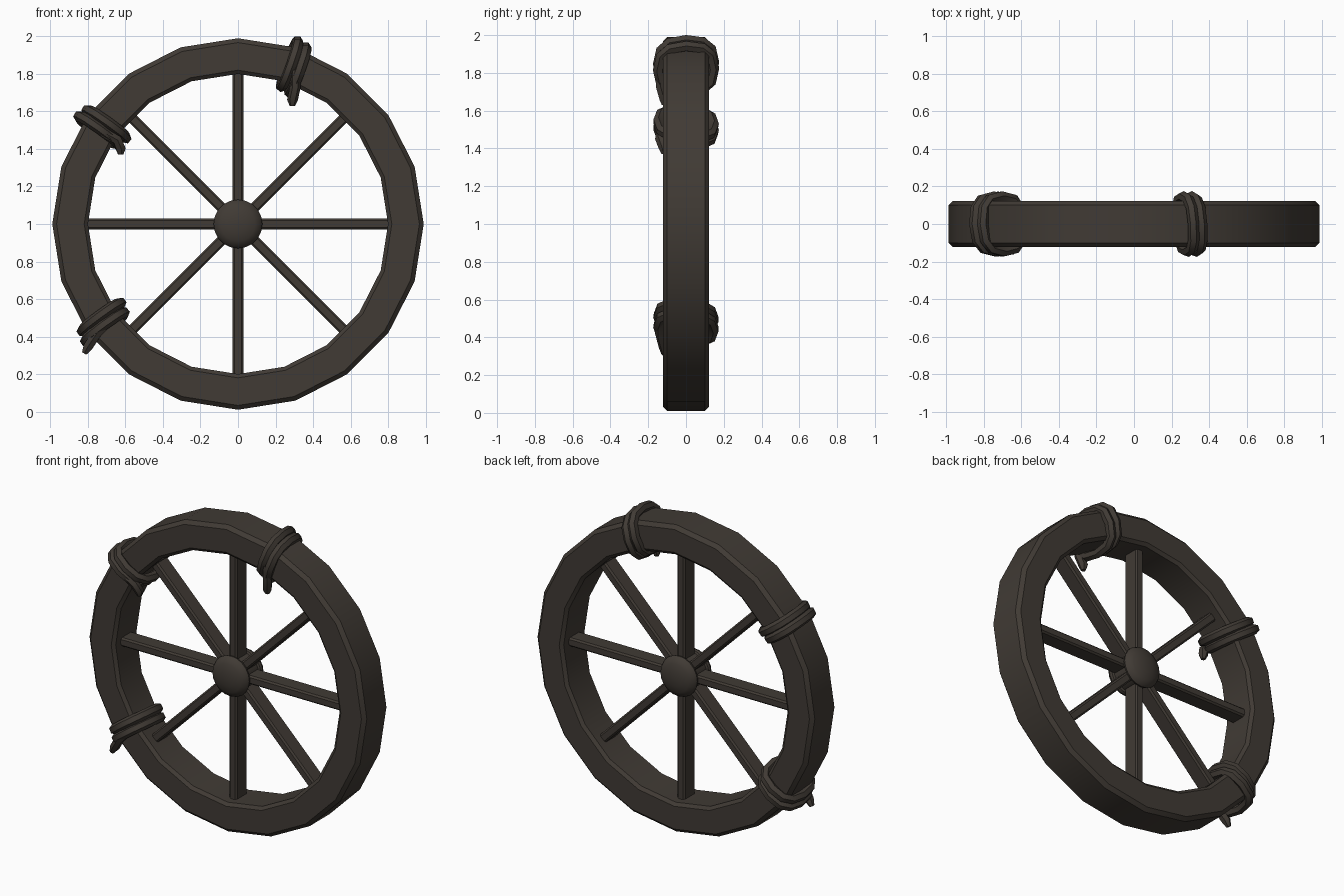
import bpy, bmesh, math
from mathutils import Vector, Matrix

if "Cube" in bpy.data.objects:
    bpy.data.objects.remove(bpy.data.objects["Cube"])

wood = bpy.data.materials.new("dark_weathered_wood")
wood.diffuse_color = (0.052, 0.043, 0.035, 1)
wood.use_nodes = True
wood.node_tree.nodes["Principled BSDF"].inputs["Base Color"].default_value = wood.diffuse_color
C = Vector((0, 0, 1))  # wheel centre


def finish(obj, angle=35):
    obj.data.materials.clear()
    obj.data.materials.append(wood)
    bpy.ops.object.select_all(action='DESELECT')
    obj.select_set(True)
    bpy.context.view_layer.objects.active = obj
    bpy.ops.object.shade_smooth_by_angle(angle=math.radians(angle))


def add_mesh(name, bm):
    bmesh.ops.recalc_face_normals(bm, faces=bm.faces)
    me = bpy.data.meshes.new(name)
    bm.to_mesh(me)
    bm.free()
    obj = bpy.data.objects.new(name, me)
    bpy.context.collection.objects.link(obj)
    finish(obj)
    return obj


def lathe(name, profile, steps, closed):
    """Spin (radius, y) points around the wheel's y axis."""
    bm = bmesh.new()
    vs = [bm.verts.new(C + Vector((r, y, 0))) for r, y in profile]
    pairs = list(zip(vs, vs[1:] + vs[:1])) if closed else list(zip(vs, vs[1:]))
    es = [bm.edges.new(p) for p in pairs]
    bmesh.ops.spin(bm, geom=vs + es, cent=C, axis=(0, 1, 0),
                   angle=2 * math.pi, steps=steps, use_merge=True)
    bmesh.ops.remove_doubles(bm, verts=bm.verts, dist=1e-4)
    return add_mesh(name, bm)


# rim: 20-sided ring with chamfered edges
lathe("rim", [(0.99, -0.1), (0.99, 0.1), (0.967, 0.122), (0.82, 0.122),
              (0.80, 0.105), (0.80, -0.105), (0.82, -0.122), (0.967, -0.122)], 20, True)

# hub: narrow core with a flattened dome on each face
dome = [(0.13 * math.cos(t), 0.07 + 0.05 * math.sin(t))
        for t in [math.radians(a) for a in (0, 22, 45, 68, 90)]]
half = [(0.112, 0.05), (0.125, 0.055)] + dome
lathe("hub", [(r, -y) for r, y in reversed(half)] + half, 20, False)

# spokes: eight bevelled boards
for i in range(8):
    bm = bmesh.new()
    bmesh.ops.create_cube(bm, size=1)
    bmesh.ops.scale(bm, vec=(0.056, 0.11, 0.76), verts=bm.verts)
    bmesh.ops.bevel(bm, geom=bm.edges[:], offset=0.01, segments=1, affect='EDGES')
    bmesh.ops.translate(bm, vec=(0, 0, 0.44), verts=bm.verts)
    bmesh.ops.transform(bm, verts=bm.verts, matrix=Matrix.Translation(C)
                        @ Matrix.Rotation(i * math.pi / 4, 4, 'Y'))
    add_mesh(f"spoke_{i + 1}", bm)


def rope(name, pts, cyclic, radii=None):
    cu = bpy.data.curves.new(name, 'CURVE')
    cu.dimensions = '3D'
    cu.bevel_depth = 0.03
    cu.bevel_resolution = 1
    cu.use_fill_caps = True
    sp = cu.splines.new('POLY')
    sp.points.add(len(pts) - 1)
    for i, p in enumerate(pts):
        sp.points[i].co = (*p, 1)
        sp.points[i].radius = radii[i] if radii else 1
    sp.use_cyclic_u = cyclic
    obj = bpy.data.objects.new(name, cu)
    bpy.context.collection.objects.link(obj)
    bpy.ops.object.select_all(action='DESELECT')
    obj.select_set(True)
    bpy.context.view_layer.objects.active = obj
    bpy.ops.object.convert(target='MESH')
    finish(bpy.context.object, 50)


def spow(v, e):
    return math.copysign(abs(v) ** e, v)


# rope ties: two loops round the rim and a loose tail in front
# (wheel angle, tail points in x, z)
ties = [(70.5, [(0.305, 1.82), (0.305, 1.73), (0.29, 1.66), (0.29, 1.63)]),
        (144.5, [(-0.72, 1.49), (-0.645, 1.45), (-0.625, 1.40), (-0.625, 1.37)]),
        (216.0, [(-0.68, 0.49), (-0.75, 0.42), (-0.80, 0.345), (-0.82, 0.31)])]
for n, (deg, tail) in enumerate(ties, 1):
    a = math.radians(deg)
    radial = Vector((math.cos(a), 0, math.sin(a)))
    tangent = Vector((-math.sin(a), 0, math.cos(a)))
    for k, s in enumerate((-1, 1), 1):
        pts = []
        for i in range(12):
            t = 2 * math.pi * i / 12
            r = 0.888 + s * 0.008 + 0.128 * spow(math.cos(t), 0.77)
            y = 0.146 * spow(math.sin(t), 0.77)
            shift = s * 0.026 + 0.012 * math.sin(t)
            pts.append(C + radial * r + tangent * shift + Vector((0, y, 0)))
        rope(f"rope_tie_{n}_loop_{k}", pts, True)
    rope(f"rope_tie_{n}_tail", [(x, -0.135 + 0.02 * (i in (2, 3)), z) for i, (x, z) in enumerate(tail)],
         False, [0.9, 0.95, 0.95, 0.5])
